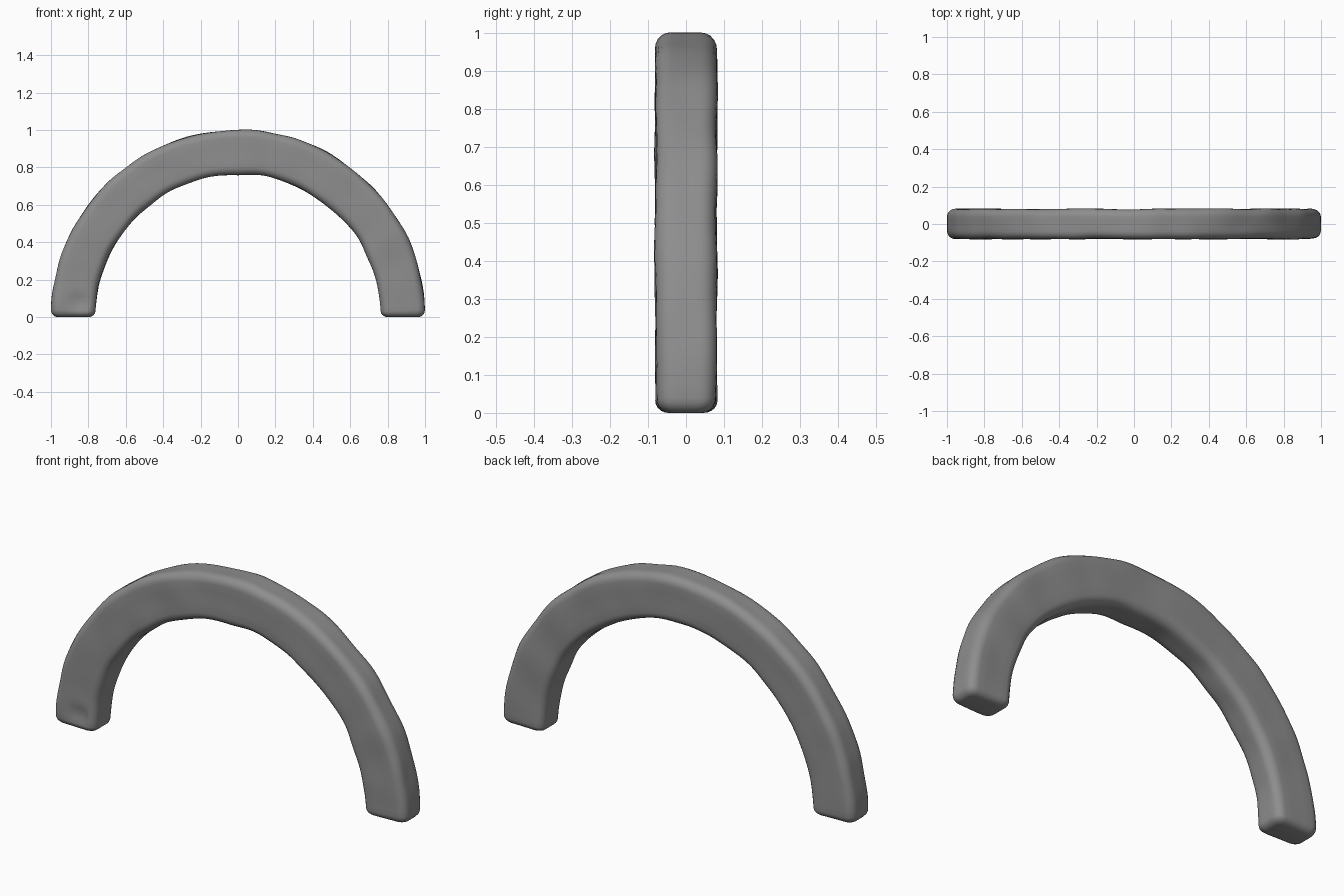
import bpy, bmesh, math
from mathutils import Vector, noise

cube = bpy.data.objects.get("Cube")
if cube:
    bpy.data.objects.remove(cube, do_unlink=True)

grey = bpy.data.materials.new("stone grey")
grey.use_nodes = True
colour = (0.27, 0.27, 0.27, 1)
grey.diffuse_color = colour
grey.node_tree.nodes["Principled BSDF"].inputs["Base Color"].default_value = colour

MID, HALF_R, HALF_Y = 0.882, 0.118, 0.08
CORNER, END = 0.042, 0.035


def section(inset):
    """Rounded rectangle as (radial, depth) offsets, shrunk by inset."""
    points = []
    r = CORNER
    for k, (sx, sy) in enumerate([(1, 1), (-1, 1), (-1, -1), (1, -1)]):
        cx, cy = sx * (HALF_R - r), sy * (HALF_Y - r)
        for i in range(6):
            a = (k + i / 5) * math.pi / 2
            points.append((cx + r * math.cos(a), cy + r * math.sin(a)))
        # extra points along the straight side that follows
        nx, ny = [(-1, 1), (-1, -1), (1, -1), (1, 1)][k]
        a = (k + 1) * math.pi / 2
        ex, ey = cx + r * math.cos(a), cy + r * math.sin(a)
        fx = nx * (HALF_R - r) + r * math.cos(a)
        fy = ny * (HALF_Y - r) + r * math.sin(a)
        for t in (0.25, 0.5, 0.75):
            points.append((ex + (fx - ex) * t, ey + (fy - ey) * t))
    return [(u * (1 - inset / HALF_R), v * (1 - inset / HALF_Y)) for u, v in points]


def stations():
    """Angle and inset of each ring, with rounded feet at both ends."""
    foot = []
    for i in range(6):
        a = i / 5 * math.pi / 2
        foot.append((END * (1 - math.sin(a)), END * (1 - math.cos(a))))
    foot = [(angle / MID, inset) for angle, inset in reversed(foot)]
    start, count = END / MID, 100
    body = [(start + (math.pi - 2 * start) * i / count, 0) for i in range(1, count)]
    return foot + body + [(math.pi - a, s) for a, s in reversed(foot)]


# Half-ring arch swept from foot to foot
bm = bmesh.new()
rings = []
for angle, inset in stations():
    ring = []
    for u, v in section(inset):
        r = MID + u
        p = Vector((r * math.cos(angle), v, r * math.sin(angle)))
        # gentle hand-worked lumps, strongest on the inner face
        lump = noise.noise(p * 6 + Vector((3, 1, 7)))
        fade = min(1, math.sin(angle) * 5)
        strength = (0.011 if u < 0 else 0.008) * fade
        radial = Vector((math.cos(angle), 0, math.sin(angle)))
        p += radial * (u / HALF_R) * lump * strength
        p.y += (v / HALF_Y) * lump * 0.006
        ring.append(bm.verts.new(p))
    rings.append(ring)
for a, b in zip(rings, rings[1:]):
    for i in range(len(a)):
        j = (i + 1) % len(a)
        bm.faces.new((a[i], a[j], b[j], b[i]))
bm.faces.new(rings[0])
bm.faces.new(rings[-1])

# Small dent in the front of the right foot
dent = Vector((-0.85, -HALF_Y, 0.08))
for v in bm.verts:
    d = (v.co - dent).length
    if v.co.y < 0 and d < 0.06:
        v.co.y += 0.018 * (1 - d / 0.06)

# Rest the feet on the ground
low = min(v.co.z for v in bm.verts)
for v in bm.verts:
    v.co.z -= low
bmesh.ops.recalc_face_normals(bm, faces=bm.faces)

mesh = bpy.data.meshes.new("arch")
bm.to_mesh(mesh)
bm.free()
mesh.materials.append(grey)
arch = bpy.data.objects.new("arch", mesh)
bpy.context.collection.objects.link(arch)
bpy.context.view_layer.objects.active = arch
arch.select_set(True)
bpy.ops.object.shade_smooth()
